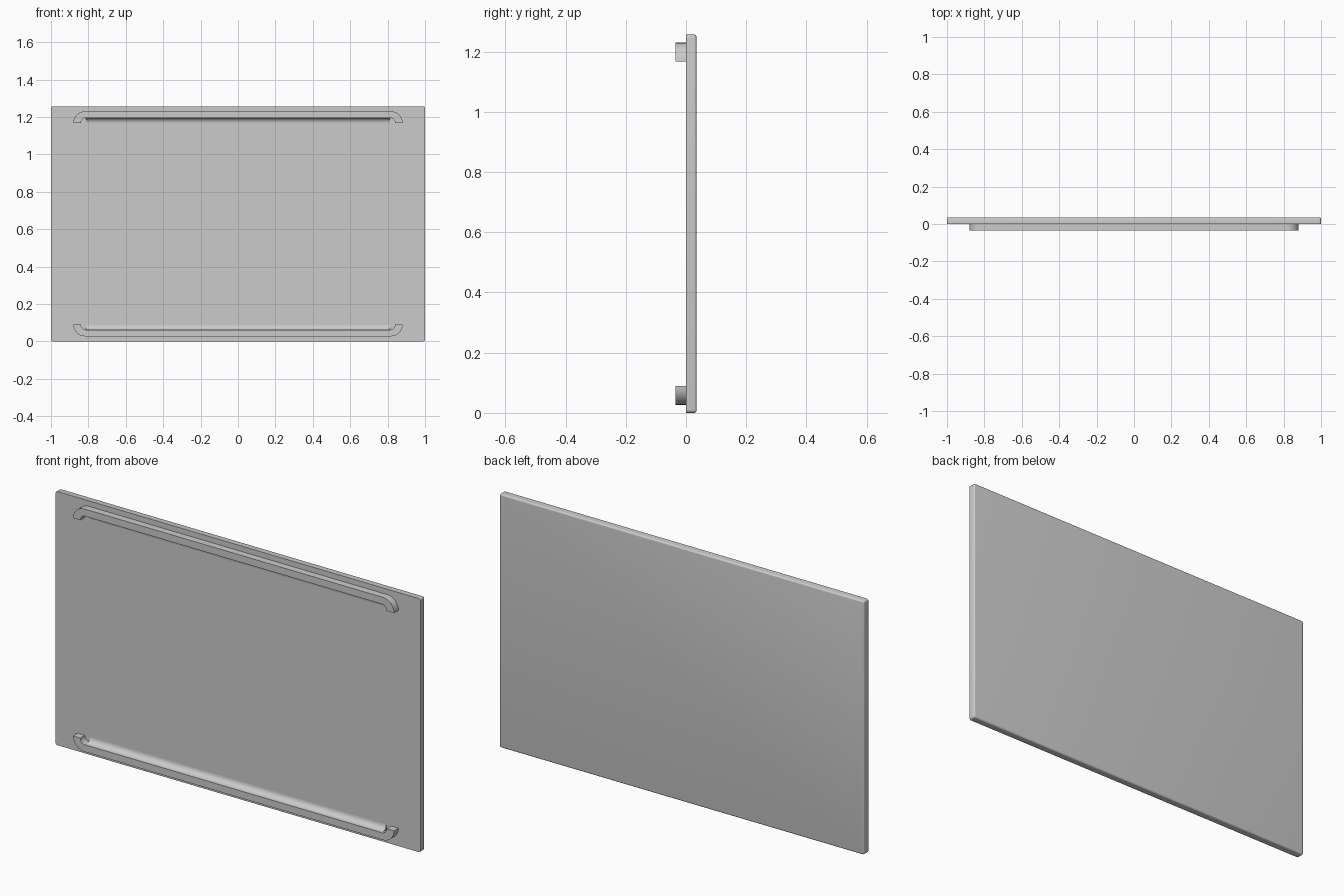
import bpy
import bmesh
from math import sin, cos, pi

cube = bpy.data.objects.get("Cube")
if cube:
    bpy.data.objects.remove(cube, do_unlink=True)

grey = bpy.data.materials.new("light grey")
grey.use_nodes = True
grey.diffuse_color = (0.6, 0.6, 0.6, 1)
grey.node_tree.nodes["Principled BSDF"].inputs["Base Color"].default_value = grey.diffuse_color

HEIGHT = 1.257
DEPTH = 0.035


def arc(cx, cz, r, start, end, steps=8):
    """Points on a circular arc, angles in quarter turns."""
    angles = [(start + (end - start) * i / steps) * pi / 2 for i in range(steps + 1)]
    return [(cx + r * cos(a), cz + r * sin(a)) for a in angles]


def prism(bm, points, offset):
    """Solid made by pulling a closed outline along an offset."""
    face = bm.faces.new([bm.verts.new(p) for p in points])
    pulled = bmesh.ops.extrude_face_region(bm, geom=[face], use_keep_orig=True)
    verts = [g for g in pulled["geom"] if isinstance(g, bmesh.types.BMVert)]
    bmesh.ops.translate(bm, verts=verts, vec=offset)


def finish(name, bm):
    bmesh.ops.recalc_face_normals(bm, faces=bm.faces)
    mesh = bpy.data.meshes.new(name)
    bm.to_mesh(mesh)
    bm.free()
    mesh.materials.append(grey)
    obj = bpy.data.objects.new(name, mesh)
    bpy.context.collection.objects.link(obj)
    bpy.ops.object.select_all(action="DESELECT")
    obj.select_set(True)
    bpy.context.view_layer.objects.active = obj
    bpy.ops.object.shade_smooth_by_angle()
    return obj


# Panel: rounded corners, softened rear rim
R = 0.01
outline = []
for q, (x, z) in enumerate([(1 - R, HEIGHT - R), (R - 1, HEIGHT - R), (R - 1, R), (1 - R, R)]):
    outline += arc(x, z, R, q, q + 1, 4)
bm = bmesh.new()
prism(bm, [(x, 0, z) for x, z in outline], (0, DEPTH, 0))
rim = [e for e in bm.edges if all(v.co.y > DEPTH / 2 for v in e.verts)]
bmesh.ops.bevel(bm, geom=rim, offset=0.008, segments=4, profile=0.5, affect="EDGES")
finish("panel", bm)

# Rails: bar with turned ends and a cove behind its inner edge
END, TOP, FOOT, UNDER, LEG = 0.88, 1.23, 1.168, 1.195, 0.84
BEND = TOP - FOOT
INNER = UNDER - FOOT


def rail(name, flip):
    def place(x, y, z):
        return (x, y, HEIGHT - z if flip else z)

    outer = arc(END - BEND, FOOT, BEND, 0, 1)
    inner = arc(LEG - INNER, FOOT, INNER, 1, 0)
    outer += [(-x, z) for x, z in reversed(outer)]
    inner = [(-x, z) for x, z in reversed(inner)] + inner
    bm = bmesh.new()
    prism(bm, [place(x, -DEPTH, z) for x, z in outer + inner], (0, DEPTH, 0))

    # Cove section runs between the turned ends
    cove = [(0, UNDER)] + arc(-INNER, FOOT, INNER, 1, 0)
    prism(bm, [place(INNER - LEG, y, z) for y, z in cove], (2 * (LEG - INNER), 0, 0))
    finish(name, bm)


rail("upper_rail", False)
rail("lower_rail", True)
